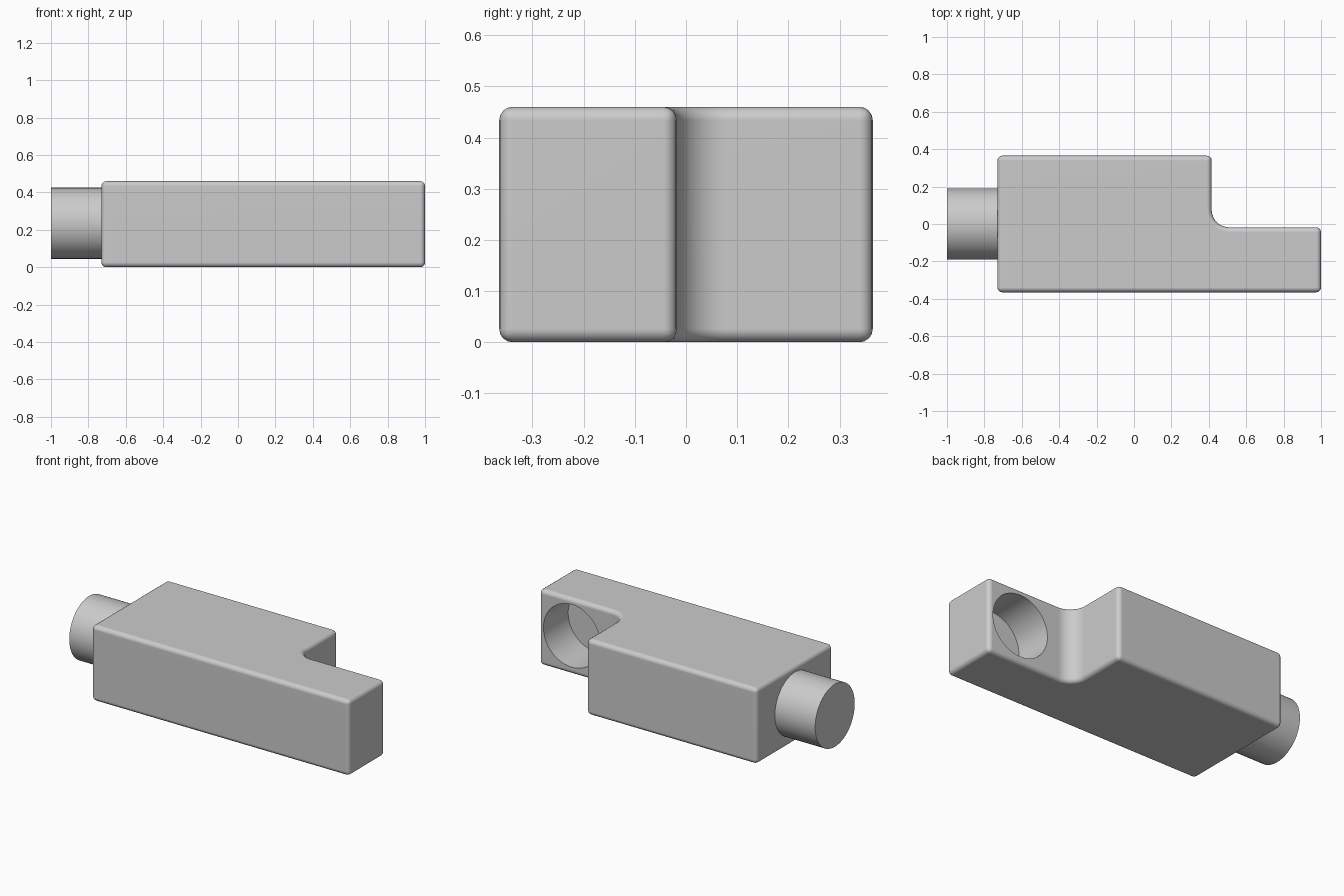
import bpy
import bmesh
from math import cos, sin, pi, radians
from mathutils import Matrix

cube = bpy.data.objects.get("Cube")
if cube:
    bpy.data.objects.remove(cube, do_unlink=True)

grey = bpy.data.materials.new("plain grey")
grey.use_nodes = True
colour = (0.6, 0.6, 0.6, 1)
grey.diffuse_color = colour
grey.node_tree.nodes["Principled BSDF"].inputs["Base Color"].default_value = colour

HEIGHT = 0.46
MID_Z = 0.235
RADIUS = 0.19


def add_object(name, bm):
    bmesh.ops.recalc_face_normals(bm, faces=bm.faces)
    mesh = bpy.data.meshes.new(name)
    bm.to_mesh(mesh)
    bm.free()
    mesh.materials.append(grey)
    obj = bpy.data.objects.new(name, mesh)
    bpy.context.collection.objects.link(obj)
    return obj


def cylinder(name, centre, length, axis):
    bm = bmesh.new()
    turn = Matrix.Rotation(pi / 2, 4, axis)
    bmesh.ops.create_cone(bm, cap_ends=True, segments=64, radius1=RADIUS,
                          radius2=RADIUS, depth=length,
                          matrix=Matrix.Translation(centre) @ turn)
    return add_object(name, bm)


def select_only(obj):
    bpy.ops.object.select_all(action='DESELECT')
    obj.select_set(True)
    bpy.context.view_layer.objects.active = obj


# Stepped body: L-shaped plan with a fillet in the inner corner
step_x, step_y, fillet = 0.415, -0.018, 0.095
plan = [(-0.73, -0.365), (1, -0.365), (1, step_y)]
for i in range(11):
    a = -pi / 2 - i * pi / 20
    plan.append((step_x + fillet + fillet * cos(a),
                 step_y + fillet + fillet * sin(a)))
plan += [(step_x, 0.365), (-0.73, 0.365)]

bm = bmesh.new()
base = bm.faces.new([bm.verts.new((x, y, 0)) for x, y in plan])
top = bmesh.ops.extrude_face_region(bm, geom=[base])["geom"]
bmesh.ops.translate(bm, vec=(0, 0, HEIGHT),
                    verts=[v for v in top if isinstance(v, bmesh.types.BMVert)])
body = add_object("stepped_body", bm)

# Rounded outer edges, then the blind socket in the back of the tongue
bevel = body.modifiers.new("rounded edges", 'BEVEL')
bevel.width = 0.026
bevel.segments = 4
bevel.limit_method = 'ANGLE'
bevel.angle_limit = radians(40)

socket_floor, socket_mouth = -0.255, 0.1
cutter = cylinder("socket_cutter",
                  (0.78, (socket_floor + socket_mouth) / 2, MID_Z),
                  socket_mouth - socket_floor, 'X')
cutter.hide_render = True
cut = body.modifiers.new("socket", 'BOOLEAN')
cut.operation = 'DIFFERENCE'
cut.solver = 'EXACT'
cut.object = cutter

select_only(body)
for name in [m.name for m in body.modifiers]:
    bpy.ops.object.modifier_apply(modifier=name)
bpy.data.objects.remove(cutter, do_unlink=True)

# Round peg on the far end
peg = cylinder("round_peg", (-0.85, 0, MID_Z), 0.3, 'Y')

for obj in (body, peg):
    select_only(obj)
    bpy.ops.object.shade_smooth_by_angle(angle=radians(35))
    weighted = obj.modifiers.new("even shading", 'WEIGHTED_NORMAL')
    weighted.keep_sharp = True
